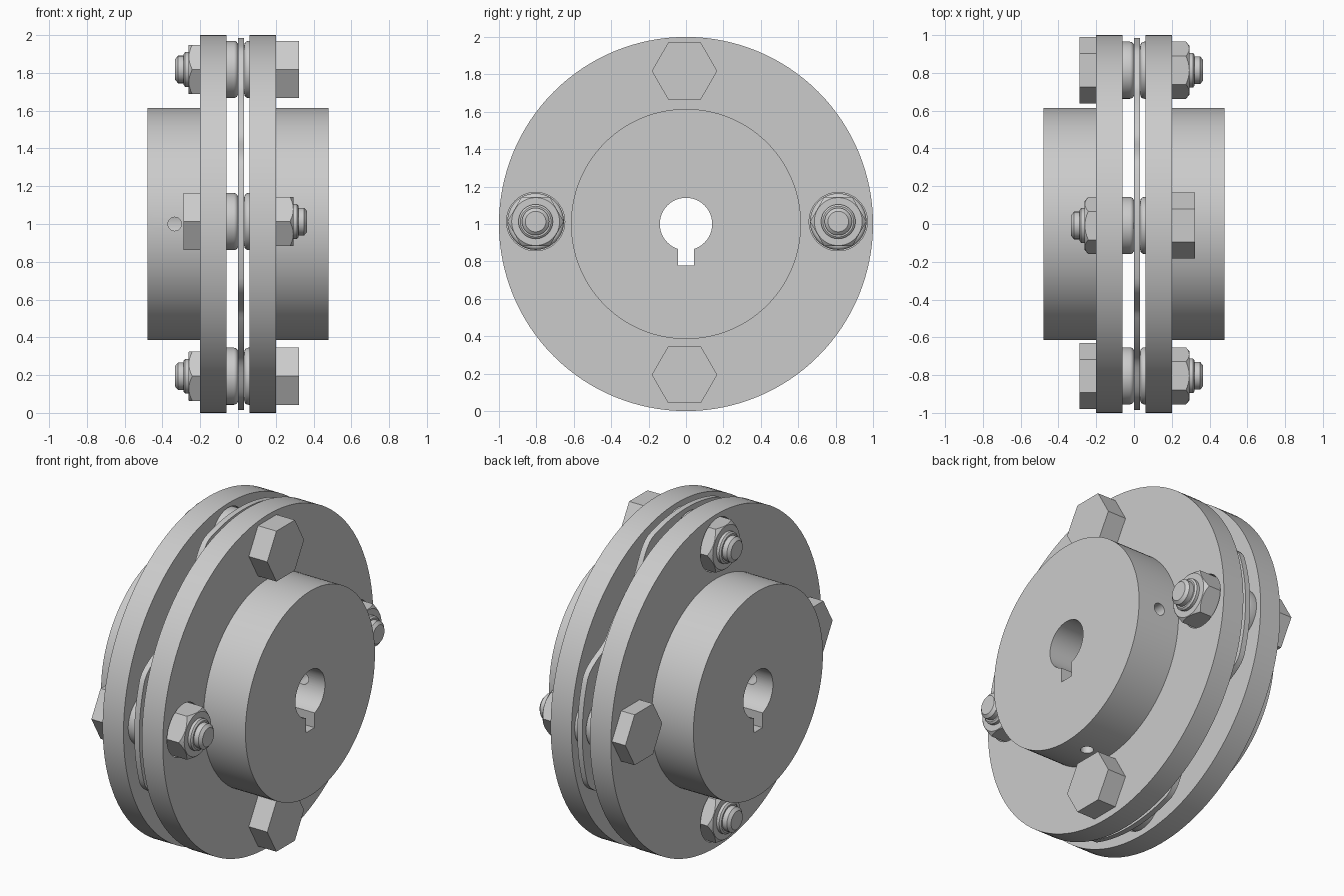
import bpy, bmesh, math
from mathutils import Matrix, Vector

if "Cube" in bpy.data.objects:
    bpy.data.objects.remove(bpy.data.objects["Cube"])

ZC = 1.0          # height of the shaft axis
MID = 0.0165      # x of the disc pack centre


def finish(name, bm):
    bmesh.ops.recalc_face_normals(bm, faces=bm.faces[:])
    me = bpy.data.meshes.new(name)
    bm.to_mesh(me)
    bm.free()
    ob = bpy.data.objects.new(name, me)
    bpy.context.scene.collection.objects.link(ob)
    return ob


def lathe(name, profile, matrix=Matrix(), n=64):
    """Revolve (x, radius) points around the x axis and cap the ends."""
    bm = bmesh.new()
    rings = []
    for x, r in profile:
        rings.append([bm.verts.new(matrix @ Vector((x, r * math.cos(t), r * math.sin(t))))
                      for t in (2 * math.pi * i / n for i in range(n))])
    for a, b in zip(rings, rings[1:]):
        for i in range(n):
            j = (i + 1) % n
            bm.faces.new((a[i], a[j], b[j], b[i]))
    bm.faces.new(rings[0])
    bm.faces.new(rings[-1])
    return finish(name, bm)


def box(name, lo, hi):
    bm = bmesh.new()
    bmesh.ops.create_cube(bm, size=1)
    lo, hi = Vector(lo), Vector(hi)
    for v in bm.verts:
        v.co = Vector([(lo[k] + hi[k]) / 2 + v.co[k] * (hi[k] - lo[k]) for k in range(3)])
    return finish(name, bm)


def boolean(ob, cutter, op='DIFFERENCE'):
    mod = ob.modifiers.new("cut", 'BOOLEAN')
    mod.operation, mod.object, mod.solver = op, cutter, 'EXACT'
    dg = bpy.context.evaluated_depsgraph_get()
    me = bpy.data.meshes.new_from_object(ob.evaluated_get(dg))
    ob.modifiers.clear()
    ob.data = me
    bpy.data.objects.remove(cutter)


def smooth(ob):
    bpy.ops.object.select_all(action='DESELECT')
    ob.select_set(True)
    bpy.context.view_layer.objects.active = ob
    bpy.ops.object.shade_smooth_by_angle(angle=math.radians(25))


def rounded(x0, x1, r, c, steps=5):
    """Profile of a short cylinder with rounded rims."""
    pts = []
    for cx, start in ((x0 + c, 0), (x1 - c, 90)):
        for i in range(steps + 1):
            a = math.radians(start + 90 * i / steps)
            pts.append((cx - c * math.cos(a), r - c + c * math.sin(a)))
    return pts


# Bolts: (name, y, z, side of the head)
bolts = [("top", -0.008, ZC + 0.818, 1), ("bottom", -0.008, ZC - 0.806, 1),
         ("front", -0.804, ZC + 0.013, -1), ("back", 0.814, ZC + 0.013, -1)]

# Hubs with flange, bore, keyway, set screw holes and nut clearance holes
for side, s in (("right", 1), ("left", -1)):
    axis = Matrix.Translation((0, 0, ZC)) @ Matrix.Rotation(0 if s > 0 else math.pi, 4, 'Z')
    hub = lathe(side + "_hub", [(0.0615, 1.0), (0.2, 1.0), (0.2, 0.615), (0.48, 0.615)], axis, 128)
    boolean(hub, lathe("bore", [(0, 0.14), (0.6, 0.14)], axis, 64))
    boolean(hub, box("keyway", (min(0, s * 0.6), -0.042, ZC - 0.222),
                     (max(0, s * 0.6), 0.042, ZC - 0.02)))
    for rot in (Matrix.Rotation(math.pi / 2, 4, 'Z'), Matrix.Rotation(math.pi / 2, 4, 'Y')):
        m = axis @ Matrix.Translation((0.335, 0, 0)) @ rot
        boolean(hub, lathe("screw_hole", [(0.05, 0.036), (0.8, 0.036)], m, 32))
    for _, y, z, d in bolts:
        if d != s:
            m = Matrix.Translation((0, y, z))
            boolean(hub, lathe("nut_hole", [(s * 0.03, 0.156), (s * 0.25, 0.156)], m, 48))
    smooth(hub)

# Thin flexible disc ring: wide lobes at the bolts, waisted in between
bm = bmesh.new()
N = 192
loops = []
for i in range(N):
    t = 2 * math.pi * i / N
    off = abs((t + math.pi / 4) % (math.pi / 2) - math.pi / 4)
    k = min(max((math.degrees(off) - 18) / 16, 0), 1)
    ro = 0.985 - 0.13 * k * k * (3 - 2 * k)
    loops.append([bm.verts.new((MID + x, r * math.cos(t), ZC + r * math.sin(t)))
                  for x, r in ((-0.0165, ro), (0.0165, ro), (0.0165, 0.62), (-0.0165, 0.62))])
for i in range(N):
    a, b = loops[i], loops[(i + 1) % N]
    for k in range(4):
        j = (k + 1) % 4
        bm.faces.new((a[k], a[j], b[j], b[k]))
smooth(finish("flexible_disc", bm))

# Bolts with head, shank, spacers and nut; +x of the local frame is the head side
for name, y, z, d in bolts:
    m = Matrix.Translation((MID, y, z)) @ Matrix.Rotation(0 if d > 0 else math.pi, 4, 'Z')
    lathe(name + "_bolt_head", [(0.18, 0.175), (0.306, 0.175)], m, 6)
    smooth(lathe(name + "_bolt_shank",
                 [(-0.349, 0.055), (-0.334, 0.073), (-0.304, 0.073), (-0.304, 0.082),
                  (-0.296, 0.092), (-0.27, 0.092), (-0.27, 0.073), (0.2, 0.073)], m, 48))
    smooth(lathe(name + "_spacer", rounded(0.0165, 0.1, 0.151, 0.022), m))
    smooth(lathe(name + "_washer", rounded(-0.14, -0.0165, 0.151, 0.022), m))
    nut = lathe(name + "_nut", [(-0.2785, 0.151), (-0.14, 0.151)], m, 6)
    boolean(nut, lathe("nut_chamfer", [(-0.29, 0.115), (-0.255, 0.155), (-0.1, 0.155)], m, 48),
            'INTERSECT')
    smooth(nut)
